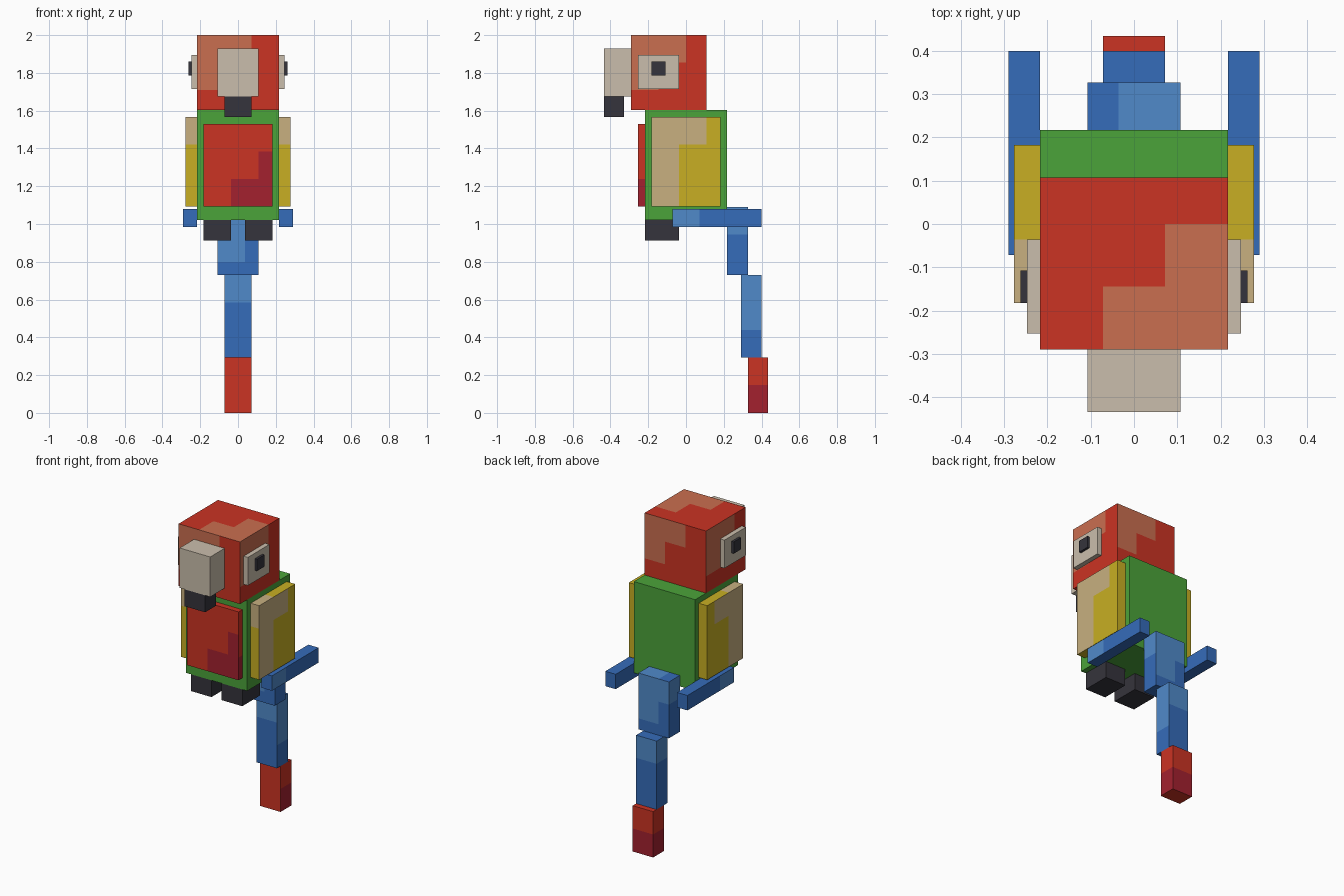
import bpy
import bmesh
from mathutils import Vector

default_cube = bpy.data.objects.get("Cube")
if default_cube:
    bpy.data.objects.remove(default_cube, do_unlink=True)


def make_material(name, hex_code):
    def linear(pair):
        c = int(pair, 16) / 255
        return c / 12.92 if c <= 0.04045 else ((c + 0.055) / 1.055) ** 2.4
    colour = [linear(hex_code[i:i + 2]) for i in (0, 2, 4)] + [1]
    mat = bpy.data.materials.new(name)
    mat.use_nodes = True
    mat.diffuse_color = colour
    shader = next(n for n in mat.node_tree.nodes if n.type == "BSDF_PRINCIPLED")
    shader.inputs["Base Color"].default_value = colour
    return mat


RED = make_material("red", "CB3323")
SALMON = make_material("salmon", "CA6E50")
CRIMSON = make_material("crimson", "A3212F")
GREEN = make_material("green", "4BA33A")
YELLOW = make_material("yellow", "C8AF23")
TAN = make_material("tan", "C8B080")
BLUE = make_material("blue", "356CBA")
SKY = make_material("sky_blue", "508ACA")
CHARCOAL = make_material("charcoal", "35343C")
CREAM = make_material("cream", "CABEAC")

AXES = "xyz"
ALL = (-9, 9)


def faces_towards(bm, side):
    """Faces whose normal points along a side such as '+x'."""
    axis, sign = AXES.index(side[1]), (1 if side[0] == "+" else -1)
    return [f for f in bm.faces if f.normal[axis] * sign > 0.9]


def box(name, x, y, z, mat, patches=(), accent=None, flip=1):
    """Box from three ranges; each patch (side, x, y, z) gets the accent colour."""
    if flip < 0:
        x = (-x[1], -x[0])
        patches = [({"+x": "-x", "-x": "+x"}.get(s, s), (-a[1], -a[0]), b, c)
                   for s, a, b, c in patches]
    lo, hi = Vector((x[0], y[0], z[0])), Vector((x[1], y[1], z[1]))
    bm = bmesh.new()
    bmesh.ops.create_cube(bm, size=1)
    for v in bm.verts:
        v.co = (lo + hi) / 2 + v.co * (hi - lo)
    bm.normal_update()
    # cut the patch outlines into the side they belong to
    for side, *ranges in patches:
        for axis, limits in enumerate(ranges):
            for value in limits:
                if not lo[axis] + 0.001 < value < hi[axis] - 0.001:
                    continue
                faces = faces_towards(bm, side)
                geom = set(faces)
                for f in faces:
                    geom.update(f.edges)
                    geom.update(f.verts)
                spot, normal = Vector(), Vector()
                spot[axis], normal[axis] = value, 1
                bmesh.ops.bisect_plane(bm, geom=list(geom), plane_co=spot,
                                       plane_no=normal, dist=0.0001)
                bm.normal_update()
    for side, *ranges in patches:
        for f in faces_towards(bm, side):
            centre = f.calc_center_median()
            if all(r[0] < centre[i] < r[1] for i, r in enumerate(ranges)):
                f.material_index = 1
    mesh = bpy.data.meshes.new(name)
    bm.to_mesh(mesh)
    bm.free()
    mesh.materials.append(mat)
    if accent:
        mesh.materials.append(accent)
    obj = bpy.data.objects.new(name, mesh)
    bpy.context.collection.objects.link(obj)


def pair(name, *args, **kwargs):
    box("left_" + name, *args, **kwargs)
    box("right_" + name, *args, flip=-1, **kwargs)


# head with stepped lighter corners on every side
W = 0.217
upper, middle = (1.855, 9), (1.71, 1.855)
box("head", (-W, W), (-0.29, 0.108), (1.603, 2), RED, [
    ("-y", (-9, 0.072), ALL, upper), ("-y", (-9, -0.072), ALL, middle),
    ("+y", (-0.072, 9), ALL, upper), ("+y", (0.072, 9), ALL, middle),
    ("+x", ALL, (-9, 0), upper), ("+x", ALL, (-9, -0.145), middle),
    ("-x", ALL, (-0.18, 9), upper), ("-x", ALL, (-0.037, 9), middle),
    ("+z", (-0.072, 9), (-9, -0.145), ALL), ("+z", (0.072, 9), (-0.145, 0), ALL),
], SALMON)

# beak
box("upper_beak", (-0.108, 0.108), (-0.435, -0.29), (1.675, 1.93), CREAM)
box("lower_beak", (-0.072, 0.072), (-0.435, -0.327), (1.567, 1.675), CHARCOAL)

# eyes
pair("eye", (W, 0.247), (-0.253, -0.036), (1.715, 1.895), CREAM)
pair("pupil", (0.247, 0.262), (-0.182, -0.108), (1.785, 1.86), CHARCOAL)

# body and breast
box("body", (-W, W), (-W, W), (1.02, 1.603), GREEN)
low, mid = (-9, 1.238), (1.238, 1.384)
box("breast", (-0.182, 0.182), (-0.255, -W), (1.093, 1.53), RED, [
    ("-y", (-0.036, 9), ALL, low), ("-y", (0.108, 9), ALL, mid),
    ("+x", ALL, ALL, low), ("-x", ALL, ALL, low),
], CRIMSON)

# wings with tan leading edges, and the long wing tips below
top = (1.42, 9)
pair("wing", (W, 0.277), (-0.182, 0.182), (1.093, 1.567), YELLOW, [
    ("+x", ALL, (-9, 0.108), top), ("+x", ALL, (-9, -0.036), ALL),
    ("-y", ALL, ALL, top), ("+z", ALL, (-9, -0.036), ALL),
], TAN)
pair("wing_tip", (W, 0.29), (-0.072, 0.4), (0.985, 1.08), BLUE,
     [("+x", ALL, (-9, 0.072), ALL)], SKY)

# feet
pair("foot", (0.036, 0.182), (-W, -0.036), (0.913, 1.02), CHARCOAL)

# tail in three stepped segments
high = (0.945, 9)
box("tail_base", (-0.108, 0.108), (W, 0.327), (0.73, 1.09), BLUE, [
    ("-y", (-9, 0.036), ALL, (0.8, 9)), ("+z", (-0.036, 9), ALL, ALL),
    ("+x", ALL, ALL, high), ("-x", ALL, ALL, high),
    ("+y", ALL, ALL, high), ("+y", (-0.036, 9), ALL, (0.8, 9)),
], SKY)
high = (0.585, 9)
box("tail_middle", (-0.072, 0.072), (0.29, 0.4), (0.293, 0.73), BLUE, [
    ("-y", ALL, ALL, high), ("+y", ALL, ALL, high), ("-x", ALL, ALL, high),
    ("+x", ALL, ALL, (0.44, 9)),
], SKY)
box("tail_tip", (-0.072, 0.072), (0.327, 0.435), (0, 0.293), RED,
    [(side, ALL, ALL, (-9, 0.147)) for side in ("+x", "-x", "+y")], CRIMSON)
